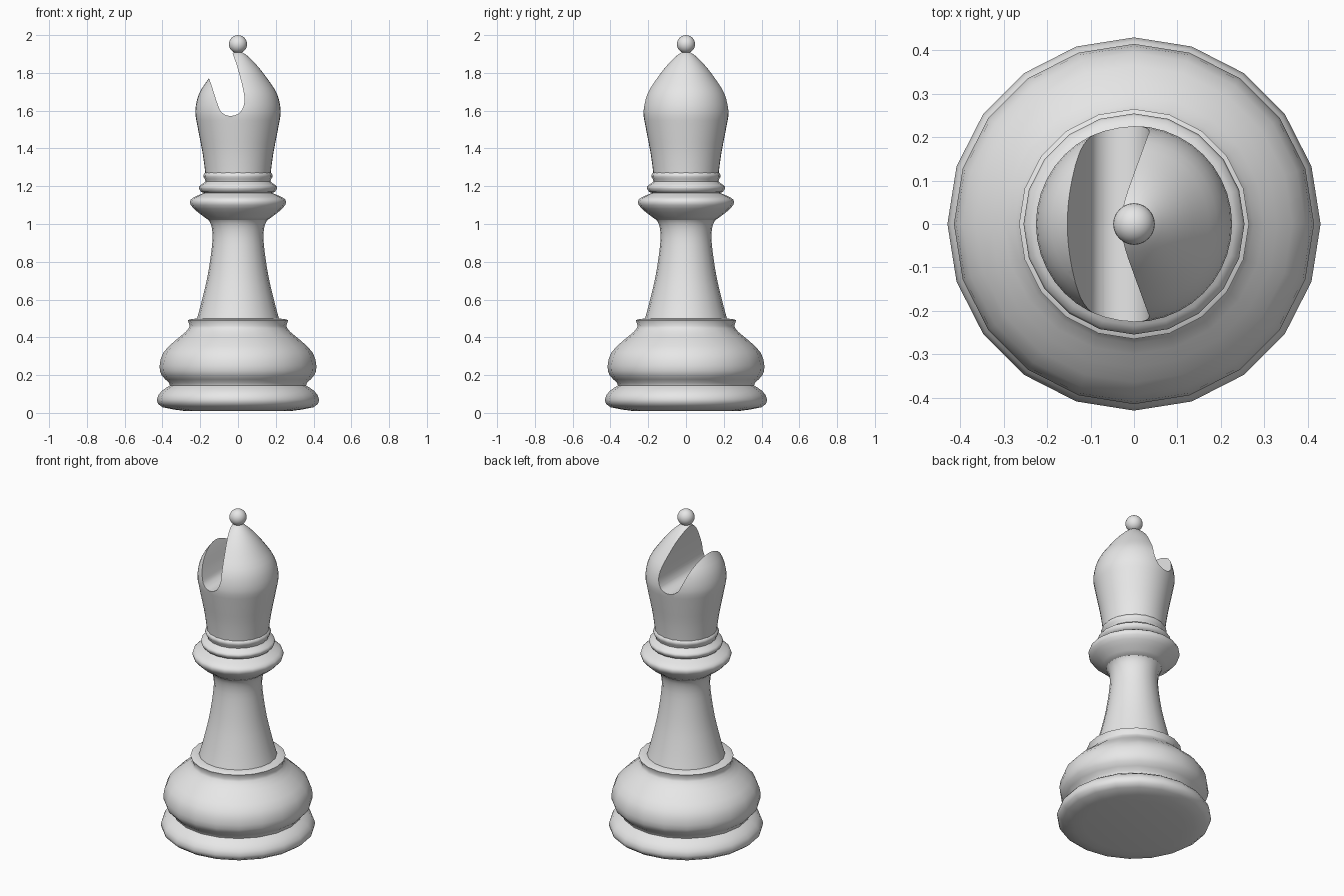
import bpy
import bmesh
import math
from mathutils import Vector

cube = bpy.data.objects.get("Cube")
if cube:
    bpy.data.objects.remove(cube)

grey = bpy.data.materials.new("light grey")
grey.use_nodes = True
colour = (0.8, 0.8, 0.8, 1)
grey.diffuse_color = colour
grey.node_tree.nodes["Principled BSDF"].inputs["Base Color"].default_value = colour


def curve(points, steps):
    """Smooth curve passing through all the points."""
    pts = [Vector(p) for p in points]
    pts = [pts[0]] + pts + [pts[-1]]
    out = []
    for a, b, c, d in zip(pts, pts[1:], pts[2:], pts[3:]):
        for i in range(steps):
            t = i / steps
            out.append(b + (c - a) * t / 2 + (2 * a - 5 * b + 4 * c - d) * t**2 / 2
                       + (3 * b - a - 3 * c + d) * t**3 / 2)
    return out + [pts[-1]]


def add_object(name, bm):
    bmesh.ops.recalc_face_normals(bm, faces=bm.faces)
    mesh = bpy.data.meshes.new(name)
    bm.to_mesh(mesh)
    bm.free()
    mesh.materials.append(grey)
    obj = bpy.data.objects.new(name, mesh)
    bpy.context.collection.objects.link(obj)
    return obj


def activate(obj):
    bpy.ops.object.select_all(action="DESELECT")
    obj.select_set(True)
    bpy.context.view_layer.objects.active = obj


def smooth(obj, degrees):
    activate(obj)
    bpy.ops.object.shade_smooth_by_angle(angle=math.radians(degrees))


def lathe(name, profile, sides):
    """Turn a radius/height profile around z; both ends close on the axis."""
    bm = bmesh.new()
    rows = [(0, profile[0][1])] + [tuple(p) for p in profile] + [(0, profile[-1][1])]
    verts = [bm.verts.new((r, 0, z)) for r, z in rows]
    edges = [bm.edges.new(pair) for pair in zip(verts, verts[1:])]
    bmesh.ops.spin(bm, geom=verts + edges, cent=(0, 0, 0), axis=(0, 0, 1),
                   angle=math.tau, steps=sides)
    bmesh.ops.remove_doubles(bm, verts=bm.verts, dist=0.0005)
    return add_object(name, bm)


# Wide foot: bottom ring, bulge and small lip
foot = curve([(0.28, 0.01), (0.4, 0.03), (0.43, 0.07), (0.405, 0.115), (0.36, 0.145)], 2)
foot += curve([(0.365, 0.16), (0.405, 0.2), (0.415, 0.25), (0.395, 0.32), (0.33, 0.385),
               (0.275, 0.43), (0.255, 0.46)], 2)
foot += [(0.265, 0.49), (0.25, 0.497), (0.21, 0.5)]
smooth(lathe("foot", foot, 20), 50)

# Waisted stem flaring into the collar
stem = curve([(0.22, 0.49), (0.195, 0.58), (0.16, 0.73), (0.137, 0.89), (0.137, 0.97),
              (0.155, 1.02), (0.2, 1.06)], 3)
smooth(lathe("stem", stem, 20), 50)

# Stacked collar rings
collar = curve([(0.155, 1.02), (0.21, 1.06), (0.25, 1.1), (0.25, 1.13), (0.215, 1.15),
                (0.18, 1.165)], 2)
collar += curve([(0.195, 1.17), (0.207, 1.19), (0.2, 1.205), (0.172, 1.225),
                 (0.183, 1.25), (0.18, 1.265), (0.17, 1.275)], 2)
smooth(lathe("collar", collar, 20), 50)

# Mitre-shaped head
head = lathe("head", curve([(0.172, 1.26), (0.178, 1.31), (0.19, 1.39), (0.215, 1.52),
                            (0.226, 1.6), (0.206, 1.69), (0.155, 1.77), (0.1, 1.84),
                            (0.05, 1.89), (0.02, 1.91)], 3), 40)

# Curved slot cut through the head from front to back
slot = curve([(-0.23, 1.96), (-0.153, 1.77), (-0.11, 1.64), (-0.085, 1.59), (-0.04, 1.572),
              (0.01, 1.59), (0.033, 1.64), (0.03, 1.7), (0, 1.82), (-0.027, 1.9),
              (-0.04, 1.96)], 5)
bm = bmesh.new()
face = bm.faces.new([bm.verts.new((p.x, -0.4, p.y)) for p in slot])
ext = bmesh.ops.extrude_face_region(bm, geom=[face], use_keep_orig=True)
bmesh.ops.translate(bm, vec=(0, 0.8, 0),
                    verts=[v for v in ext["geom"] if isinstance(v, bmesh.types.BMVert)])
cutter = add_object("slot_cutter", bm)
cutter.hide_render = True
cut = head.modifiers.new("slot", "BOOLEAN")
cut.operation = "DIFFERENCE"
cut.solver = "EXACT"
cut.object = cutter
activate(head)
bpy.ops.object.modifier_apply(modifier=cut.name)
bpy.data.objects.remove(cutter)
smooth(head, 35)

# Ball on the tip
bm = bmesh.new()
bmesh.ops.create_uvsphere(bm, u_segments=24, v_segments=14, radius=0.048)
bmesh.ops.translate(bm, vec=(0, 0, 1.952), verts=bm.verts)
smooth(add_object("tip_ball", bm), 60)
